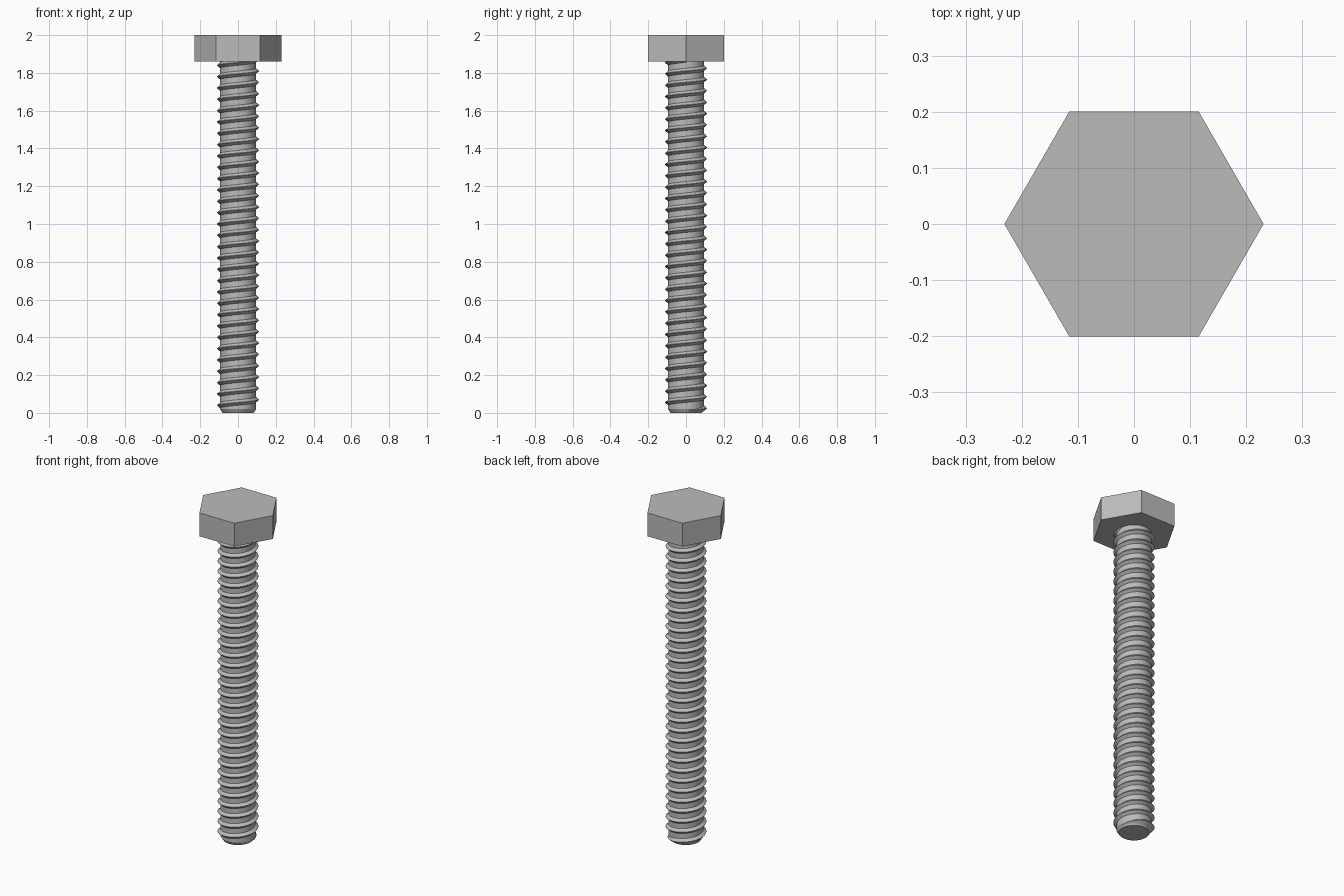
import bpy, bmesh, math

if "Cube" in bpy.data.objects:
    bpy.data.objects.remove(bpy.data.objects["Cube"])

# Single steel colour
STEEL = (0.5, 0.5, 0.5, 1)
steel = bpy.data.materials.new("steel_grey")
steel.use_nodes = True
steel.diffuse_color = STEEL
steel.node_tree.nodes["Principled BSDF"].inputs["Base Color"].default_value = STEEL

SHANK_TOP, HEAD_TOP = 1.86, 2.0
ROOT, CREST, PITCH = 0.095, 0.111, 0.06
SEGMENTS = 32


def skin(name, rings, closed_rings=True, smooth=True):
    """Join successive rings of points with quads and cap both ends."""
    bm = bmesh.new()
    loops = [[bm.verts.new(p) for p in ring] for ring in rings]
    n = len(loops[0])
    for a, b in zip(loops, loops[1:]):
        for i in range(n):
            j = (i + 1) % n
            bm.faces.new((a[i], a[j], b[j], b[i]))
    bm.faces.new(loops[0])
    bm.faces.new(loops[-1])
    bmesh.ops.recalc_face_normals(bm, faces=bm.faces)
    mesh = bpy.data.meshes.new(name)
    bm.to_mesh(mesh)
    bm.free()
    mesh.materials.append(steel)
    obj = bpy.data.objects.new(name, mesh)
    bpy.context.collection.objects.link(obj)
    if smooth:
        bpy.ops.object.select_all(action="DESELECT")
        obj.select_set(True)
        bpy.context.view_layer.objects.active = obj
        bpy.ops.object.shade_smooth_by_angle(angle=math.radians(30))
    return obj


def ring(radius, z, sides):
    angles = [math.tau * i / sides for i in range(sides)]
    return [(radius * math.cos(a), radius * math.sin(a), z) for a in angles]


# Hexagonal head, corners along x
skin("hex_head", [ring(0.231, z, 6) for z in (SHANK_TOP, HEAD_TOP)], smooth=False)

# Shank core with a chamfered tip
core = [(0.082, 0), (ROOT, 0.02), (ROOT, SHANK_TOP + 0.01)]
skin("shank", [ring(r, z, SEGMENTS) for r, z in core])

# Right-hand thread: a pointed ridge swept along a helix, tapering in at the tip
START = 0.01
steps = int((SHANK_TOP + 0.01 - START) / PITCH * SEGMENTS)
ridge = []
for k in range(steps + 1):
    angle = math.tau * k / SEGMENTS
    z = START + PITCH * k / SEGMENTS
    grow = min(1, 0.05 + 4 * k / SEGMENTS)
    half = 0.019 * grow
    inner = ROOT - 0.005
    outer = inner + (CREST - inner) * grow
    section = [(inner, -half), (outer, -0.001), (outer, 0.001), (inner, half)]
    ridge.append([(r * math.cos(angle), r * math.sin(angle), z + dz) for r, dz in section])
skin("thread", ridge)
